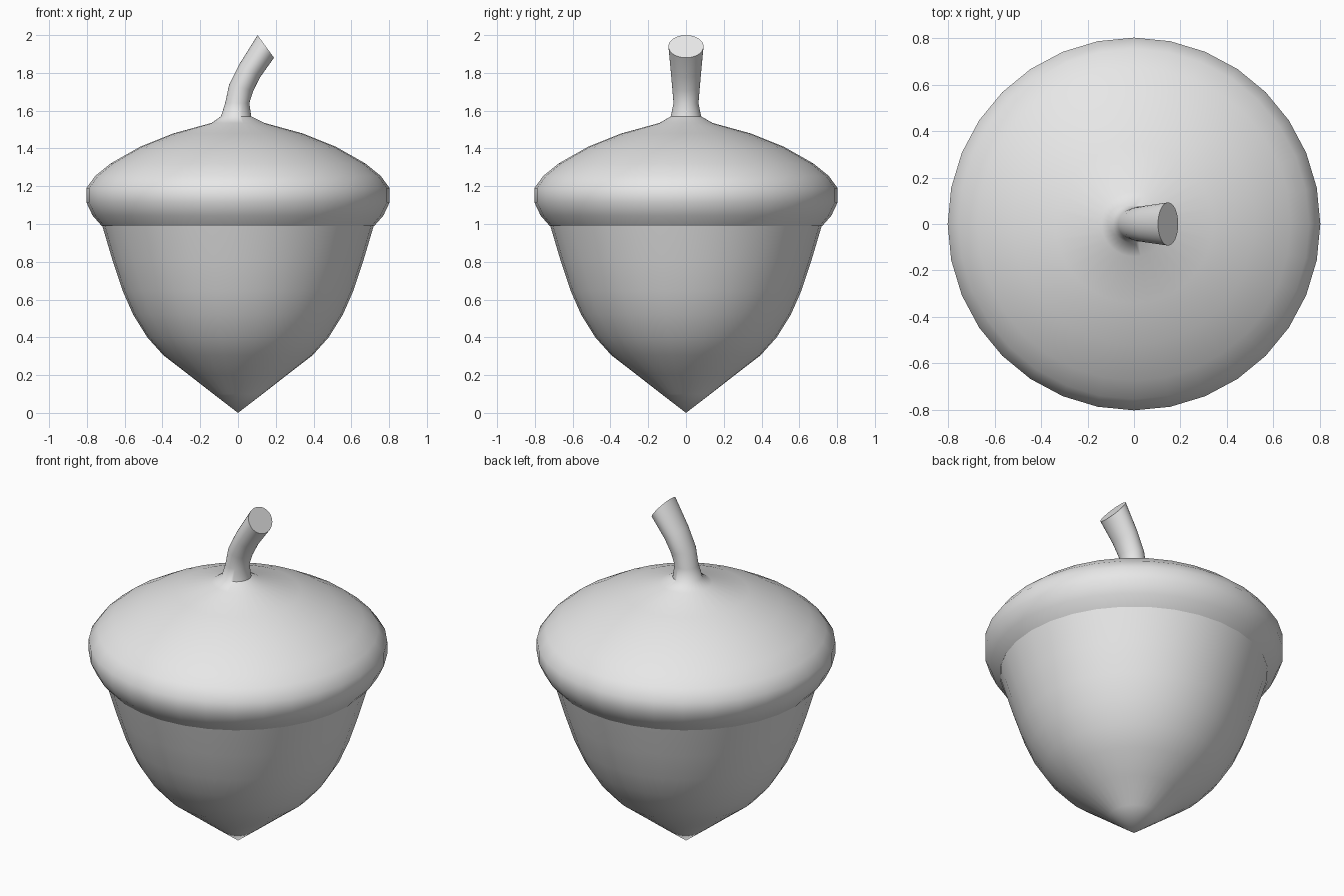
import bpy
from math import sin, cos, pi, radians

SIDES = 32

cube = bpy.data.objects.get("Cube")
if cube:
    bpy.data.objects.remove(cube, do_unlink=True)

grey = bpy.data.materials.new("light grey")
grey.use_nodes = True
grey.diffuse_color = (0.8, 0.8, 0.8, 1)
grey.node_tree.nodes["Principled BSDF"].inputs["Base Color"].default_value = (0.8, 0.8, 0.8, 1)


def loft(name, rings, tip=None, cap_end=False):
    """Skin rings of (centre x, z, tilt in degrees, half width x, half width y)."""
    verts, faces = [], []
    for cx, z, tilt, rx, ry in rings:
        t = radians(tilt)
        for i in range(SIDES):
            a = 2 * pi * i / SIDES
            along = rx * cos(a)
            verts.append((cx + along * cos(t), ry * sin(a), z - along * sin(t)))
    for r in range(len(rings) - 1):
        for i in range(SIDES):
            j = (i + 1) % SIDES
            lo, hi = r * SIDES, (r + 1) * SIDES
            faces.append((lo + i, lo + j, hi + j, hi + i))
    if tip is not None:
        verts.append(tip)
        faces += [(len(verts) - 1, (i + 1) % SIDES, i) for i in range(SIDES)]
    if cap_end:
        last = (len(rings) - 1) * SIDES
        faces.append(tuple(range(last, last + SIDES)))
    mesh = bpy.data.meshes.new(name)
    mesh.from_pydata(verts, [], faces)
    mesh.materials.append(grey)
    obj = bpy.data.objects.new(name, mesh)
    bpy.context.collection.objects.link(obj)
    bpy.ops.object.select_all(action="DESELECT")
    obj.select_set(True)
    bpy.context.view_layer.objects.active = obj
    bpy.ops.object.shade_smooth_by_angle(angle=radians(50))
    return obj


def round_rings(profile):
    return [(0, z, 0, r, r) for r, z in profile]


# Nut: pointed at the bottom, widening up to the cup
nut = [(0.13, 0.1), (0.265, 0.205), (0.395, 0.305), (0.48, 0.4), (0.555, 0.52),
       (0.61, 0.645), (0.665, 0.81), (0.72, 0.995)]
loft("nut", round_rings(nut), tip=(0, 0, 0), cap_end=True)

# Cup: rounded rim and domed top, flowing into the bent stem
cup = [(0.722, 0.99), (0.77, 1.045), (0.803, 1.115), (0.803, 1.19), (0.755, 1.255),
       (0.675, 1.32), (0.52, 1.408), (0.34, 1.48), (0.14, 1.535)]
stem = [(-0.01, 1.57, 0, 0.08, 0.08), (-0.004, 1.64, 0, 0.064, 0.066),
        (0.017, 1.722, 15, 0.066, 0.073), (0.063, 1.813, 35, 0.065, 0.081),
        (0.147, 1.94, 54, 0.074, 0.093)]
loft("cup_and_stem", round_rings(cup) + stem, cap_end=True)
